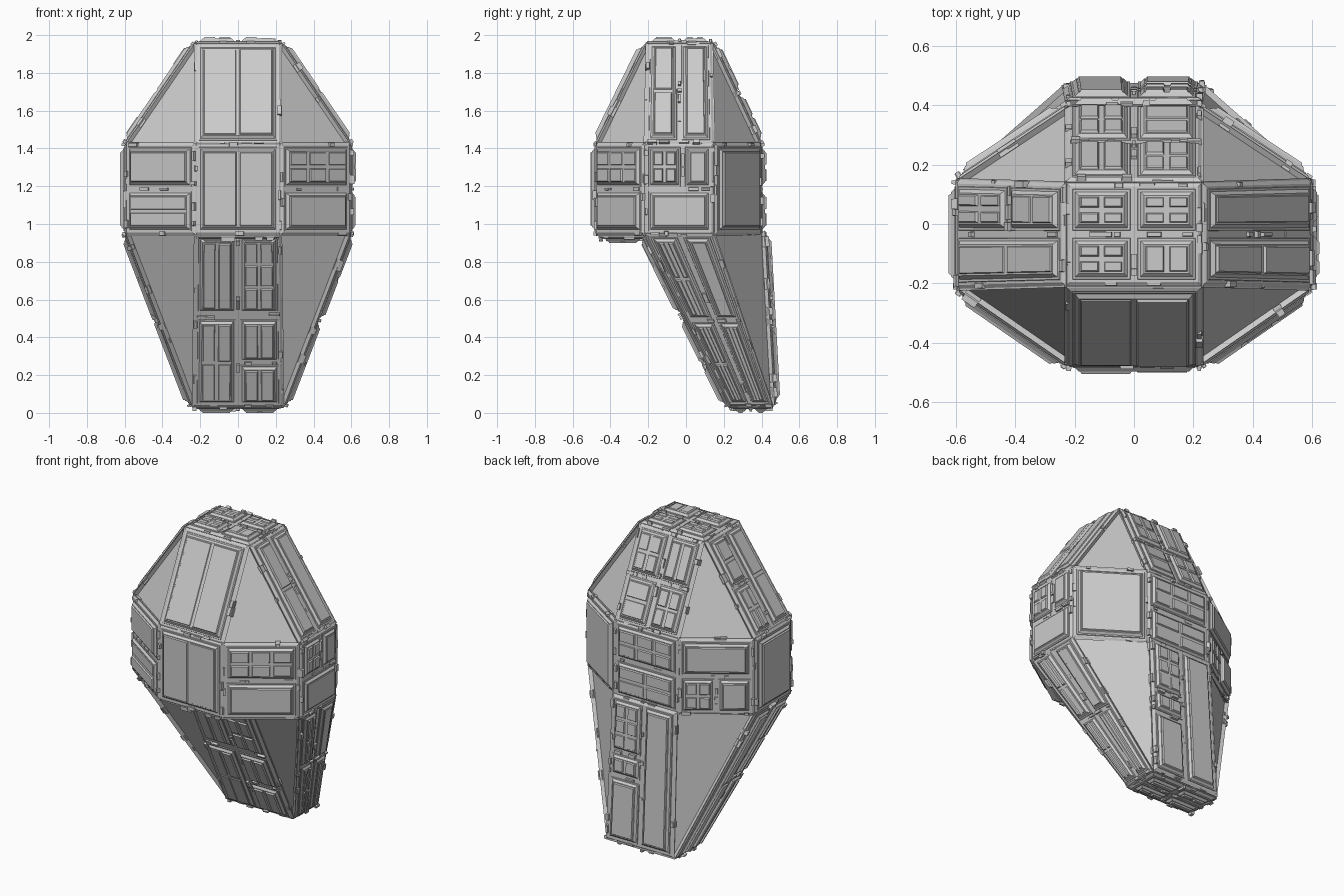
import bpy, bmesh, random
from mathutils import Vector as V

if "Cube" in bpy.data.objects:
    bpy.data.objects.remove(bpy.data.objects["Cube"])

random.seed(4)

# Key outlines of the faceted hull, counter-clockwise from front left
def octagon(yf, yb, z):
    a, b = .22, .575
    return [V((x, y, z)) for x, y in [(-a, yf), (a, yf), (b, -.21), (b, .14),
                                      (a, yb), (-a, yb), (-b, .14), (-b, -.21)]]

def square(a, yf, yb, z):
    return [V((x, y, z)) for x, y in [(-a, yf), (a, yf), (a, yb), (-a, yb)]]

TOP = square(.22, -.2, .13, 1.94)
BAND_HI = octagon(-.455, .375, 1.42)
BAND_LO = octagon(-.455, .375, .95)
WAIST = octagon(-.21, .40, .95)
FOOT = square(.23, .235, .45, .05)

def finish(bm, name):
    bmesh.ops.recalc_face_normals(bm, faces=bm.faces[:])
    me = bpy.data.meshes.new(name)
    bm.to_mesh(me)
    bm.free()
    ob = bpy.data.objects.new(name, me)
    bpy.context.collection.objects.link(ob)
    return ob

# Hull cores
def core(name, pts):
    bm = bmesh.new()
    vs = [bm.verts.new(p) for p in pts]
    bmesh.ops.convex_hull(bm, input=vs)
    bmesh.ops.dissolve_limit(bm, angle_limit=.02, verts=bm.verts[:], edges=bm.edges[:])
    finish(bm, name)

core("upper_hull", TOP + BAND_HI + BAND_LO)
core("lower_hull", WAIST + FOOT)

# Armour panel on a quad: flared slab, stepped blocks, raised sub-blocks, small chips
class Panel:
    def __init__(self, bl, br, tr, tl):
        self.q = (bl, br, tr, tl)
        self.n = (br - bl).cross(tl - bl).normalized()
        self.lu = ((br - bl).length + (tr - tl).length) / 2
        self.lv = ((tl - bl).length + (tr - br).length) / 2
        self.bm = bmesh.new()

    def at(self, u, v, h):
        bl, br, tr, tl = self.q
        return bl.lerp(br, u).lerp(tl.lerp(tr, u), v) + self.n * h

    def frustum(self, r, h0, h1, in0, in1):
        rings = []
        for h, d in ((h0, in0), (h1, in1)):
            du = min(d / self.lu, (r[2] - r[0]) * .45)
            dv = min(d / self.lv, (r[3] - r[1]) * .45)
            u0, v0, u1, v1 = r[0] + du, r[1] + dv, r[2] - du, r[3] - dv
            rings.append([self.bm.verts.new(self.at(u, v, h))
                          for u, v in ((u0, v0), (u1, v0), (u1, v1), (u0, v1))])
        a, b = rings
        self.bm.faces.new(a[::-1])
        self.bm.faces.new(b)
        for i in range(4):
            j = (i + 1) % 4
            self.bm.faces.new((a[i], a[j], b[j], b[i]))

    def block(self, r, nu, nv):
        self.frustum(r, .0, .03, .003, .014)
        self.frustum(r, .026, .042, .018, .034)
        mu, mv = .03 / self.lu, .03 / self.lv
        su, sv = (r[2] - r[0] - 2 * mu) / nu, (r[3] - r[1] - 2 * mv) / nv
        for i in range(nu):
            for j in range(nv):
                u, v = r[0] + mu + i * su, r[1] + mv + j * sv
                top = random.choice((.046, .05, .05))
                self.frustum((u, v, u + su, v + sv), .03, top, .002, .013)
        self.chips(r)

    def chips(self, r):
        for side in range(4):
            for _ in range(random.randint(1, 2)):
                t = random.uniform(.08, .92)
                along, wide = random.uniform(.012, .03), random.uniform(.008, .014)
                if side < 2:
                    c = (r[0] + (r[2] - r[0]) * t, r[1] if side else r[3])
                    s = (along, wide)
                else:
                    c = (r[0] if side == 2 else r[2], r[1] + (r[3] - r[1]) * t)
                    s = (wide, along)
                du, dv = s[0] / self.lu, s[1] / self.lv
                self.frustum((c[0] - du, c[1] - dv, c[0] + du, c[1] + dv),
                             0, random.uniform(.022, .042), 0, .003)

def panel(name, quad, cells):
    p = Panel(*quad)
    p.frustum((0, 0, 1, 1), -.01, .018, .004, -.014)
    p.frustum((0, 0, 1, 1), .018, .026, -.008, .004)
    for u0, v0, u1, v1, nu, nv in cells:
        p.block((u0, v0, u1, v1), nu, nv)
    finish(p.bm, name)

# Cell layouts: u0, v0, u1, v1, sub-columns, sub-rows
def grid(cols, rows, *subs):
    return [(i / cols, j / rows, (i + 1) / cols, (j + 1) / rows, *subs[(j * cols + i) % len(subs)])
            for j in range(rows) for i in range(cols)]

SIDES = ("front", "right", "back", "left")
UPPER = [grid(1, 1, (2, 1)),
         [(0, 0, .5, 1, 1, 2), (.5, 0, 1, 1, 1, 1)],
         grid(2, 2, (1, 2), (2, 2), (2, 2), (2, 1)),
         [(0, 0, .5, .5, 2, 2), (0, .5, .5, 1, 1, 2), (.5, 0, 1, 1, 1, 2)]]
BAND = [grid(1, 1, (2, 1)),
        grid(1, 2, (1, 1), (3, 2)),
        [(0, 0, 1, .5, 1, 1), (0, .5, .55, 1, 2, 2), (.55, .5, 1, 1, 1, 1)],
        grid(1, 1, (1, 1)),
        grid(1, 2, (2, 2), (3, 2)),
        [(0, 0, .5, .5, 2, 2), (.5, 0, 1, .5, 1, 1), (0, .5, 1, 1, 1, 1)],
        grid(1, 1, (1, 1)),
        grid(1, 2, (1, 2), (1, 1))]
LOWER = [[(0, 0, .5, .52, 2, 2), (.5, 0, 1, .25, 2, 1), (.5, .25, 1, .52, 2, 1),
          (0, .54, .5, 1, 2, 1), (.5, .54, 1, 1, 2, 3)],
         [(0, 0, .5, .5, 2, 2), (.5, 0, 1, .5, 2, 1), (0, .5, .5, 1, 2, 2), (.5, .5, 1, 1, 1, 1)],
         [(0, 0, .5, .45, 1, 1), (0, .45, .5, .62, 2, 1), (0, .62, .5, 1, 2, 3),
          (.5, 0, 1, 1, 1, 1)],
         [(0, 0, .5, 1, 1, 2), (.5, 0, 1, .5, 2, 1), (.5, .5, 1, 1, 2, 2)]]
LOWER[2] = [(1 - c[2], c[1], 1 - c[0], c[3], c[4], c[5]) for c in LOWER[2]]
LOWER[2] = [(1 - c[2], c[1], 1 - c[0], c[3], c[4], c[5]) for c in LOWER[2]]

for i, side in enumerate(SIDES):
    a, b, j = 2 * i, 2 * i + 1, (i + 1) % 4
    panel(side + "_upper_panel", (BAND_HI[a], BAND_HI[b], TOP[j], TOP[i]), UPPER[i])
    panel(side + "_lower_panel", (FOOT[i], FOOT[j], WAIST[b], WAIST[a]), LOWER[i])

# Eight-sided middle band
for k in range(8):
    m = (k + 1) % 8
    name = SIDES[k // 2] + ("_corner" if k % 2 else "") + "_band_panel"
    panel(name, (BAND_LO[k], BAND_LO[m], BAND_HI[m], BAND_HI[k]), BAND[k])

# Caps and the underside ledge
panel("top_cap", TOP, grid(2, 2, (2, 2), (2, 1), (2, 2), (2, 2)))
panel("foot_cap", (FOOT[3], FOOT[2], FOOT[1], FOOT[0]), grid(2, 2, (2, 1), (1, 1), (1, 1), (2, 1)))
under = [V((x, y, .95)) for x, y in ((-.21, -.22), (.21, -.22), (.21, -.45), (-.21, -.45))]
panel("underside_ledge", under, grid(2, 1, (2, 1), (1, 2)))
